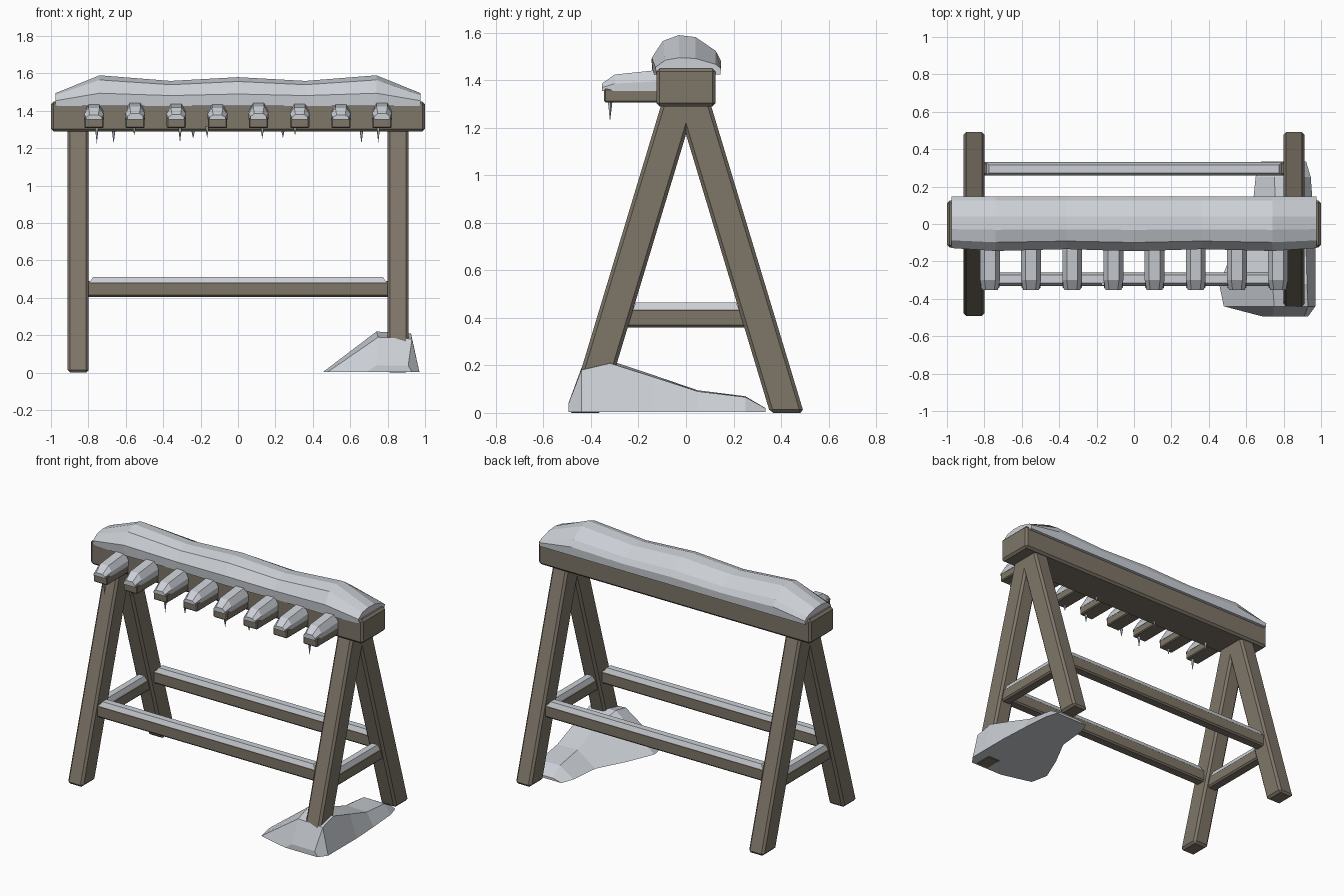
import bpy, bmesh
from mathutils import Matrix

if "Cube" in bpy.data.objects:
    bpy.data.objects.remove(bpy.data.objects["Cube"])


def material(name, rgb):
    m = bpy.data.materials.new(name)
    m.diffuse_color = (*rgb, 1)
    m.use_nodes = True
    m.node_tree.nodes["Principled BSDF"].inputs["Base Color"].default_value = m.diffuse_color
    return m


WOOD = material("weathered_wood", (0.21, 0.18, 0.14))
SNOW = material("snow", (0.60, 0.63, 0.67))
ICE = material("ice", (0.50, 0.56, 0.64))


def finish(name, bm, mat, bevel=0):
    bmesh.ops.recalc_face_normals(bm, faces=bm.faces)
    me = bpy.data.meshes.new(name)
    bm.to_mesh(me)
    bm.free()
    me.materials.append(mat)
    ob = bpy.data.objects.new(name, me)
    bpy.context.collection.objects.link(ob)
    if bevel:
        b = ob.modifiers.new("worn_edges", 'BEVEL')
        b.width = bevel
        b.segments = 1
    return ob


def loft(name, rings, mat, bevel=0):
    """Skin equal-sized rings of points and cap both ends."""
    bm = bmesh.new()
    vs = [[bm.verts.new(p) for p in r] for r in rings]
    n = len(rings[0])
    for a, b in zip(vs, vs[1:]):
        for i in range(n):
            j = (i + 1) % n
            bm.faces.new((a[i], a[j], b[j], b[i]))
    bm.faces.new(vs[0])
    bm.faces.new(vs[-1])
    return finish(name, bm, mat, bevel)


def rect(cx, cy, hx, hy, z):
    return [(cx - hx, cy - hy, z), (cx + hx, cy - hy, z),
            (cx + hx, cy + hy, z), (cx - hx, cy + hy, z)]


def block(name, c, h, z0, z1, bevel=0.01):
    return loft(name, [rect(*c, *h, z0), rect(*c, *h, z1)], WOOD, bevel)


def snow_cap(name, c, h, z0, z1, inset):
    return loft(name, [rect(*c, *h, z0),
                       rect(*c, h[0] - inset, h[1] - 0.013, z1)], SNOW)


def icicle(x, y, top, tip):
    bm = bmesh.new()
    bmesh.ops.create_cone(bm, cap_ends=True, segments=5, radius1=0.0,
                          radius2=0.011, depth=top - tip,
                          matrix=Matrix.Translation((x, y, (top + tip) / 2)))
    bmesh.ops.remove_doubles(bm, verts=bm.verts, dist=1e-5)
    finish("icicle", bm, ICE)


# Top beam
block("top_beam", (0, 0), (1.0, 0.125), 1.29, 1.45, 0.014)

# Splayed legs with flat feet and side rails
LEAN = 0.302
for sx in (-1, 1):
    for sy in (-1, 1):
        top = 1.35
        loft("leg", [rect(sx * 0.855, sy * 0.425, 0.056, 0.071, 0),
                     rect(sx * 0.855, sy * (0.425 - LEAN * top), 0.056, 0.071, top)],
             WOOD, 0.014)
    block("side_rail", (sx * 0.855, 0), (0.036, 0.26), 0.36, 0.44)
    snow_cap("side_rail_snow", (sx * 0.855, 0), (0.033, 0.225), 0.43, 0.465, 0.013)

# Long rails
for sy in (-1, 1):
    block("long_rail", (0, sy * 0.295), (0.815, 0.036), 0.405, 0.49)
    snow_cap("long_rail_snow", (0, sy * 0.295), (0.795, 0.034), 0.48, 0.512, 0.02)

# Pegs with snow caps
for i in range(8):
    x = -0.77 + i * 0.22
    block("peg", (x, -0.225), (0.051, 0.12), 1.307, 1.365, 0.006)
    lift = (0, 0.008, 0.002)[i % 3]
    rings = []
    for y, w, top in ((-0.354, 0.042, 1.378), (-0.30, 0.053, 1.416), (-0.11, 0.053, 1.436)):
        t = top + lift
        rings.append([(x - w, y, 1.355), (x - w, y, 1.355 + (t - 1.355) * 0.45),
                      (x - w * 0.55, y, t), (x + w * 0.55, y, t),
                      (x + w, y, 1.355 + (t - 1.355) * 0.45), (x + w, y, 1.355)])
    loft("peg_snow", rings, SNOW)

# Icicles under the pegs, then under the beam
for x, tip in ((-0.755, 1.225), (-0.555, 1.27), (-0.31, 1.23), (-0.165, 1.255),
               (0.13, 1.25), (0.305, 1.27), (0.75, 1.23)):
    icicle(x, -0.32, 1.315, tip)
for x, tip in ((-0.665, 1.225), (-0.24, 1.25), (0.24, 1.255), (0.66, 1.225)):
    icicle(x, -0.085, 1.30, tip)

# Snow drift along the beam: one cross-section, varied crest height
section = ((-0.135, 0), (-0.14, 0.42), (-0.095, 0.85), (-0.03, 1.0),
           (0.04, 0.95), (0.125, 0.6), (0.147, 0.35), (0.145, 0))
rings = []
for x, top, w in ((-0.975, 1.495, 0.92), (-0.74, 1.59, 1.03), (-0.36, 1.56, 0.96),
                  (0, 1.58, 1.04), (0.36, 1.56, 0.96), (0.74, 1.59, 1.03),
                  (0.975, 1.495, 0.92)):
    rings.append([(x, y * (w if y < 0 else 1), 1.425 + f * (top - 1.425))
                  for y, f in section])
loft("beam_snow", rings, SNOW)

# Snow pile around one foot: y, left, right, crest left, crest right, height
rings = []
for y, l, r, cl, cr, h in ((-0.495, 0.69, 0.93, 0.74, 0.91, 0.04),
                           (-0.44, 0.48, 0.97, 0.75, 0.93, 0.19),
                           (-0.32, 0.455, 0.97, 0.74, 0.925, 0.22),
                           (-0.14, 0.53, 0.97, 0.77, 0.92, 0.16),
                           (0.05, 0.63, 0.96, 0.76, 0.91, 0.095),
                           (0.25, 0.65, 0.945, 0.75, 0.90, 0.07),
                           (0.335, 0.68, 0.92, 0.74, 0.89, 0.02)):
    rings.append([(l, y, 0.004), (cl, y, h), (cr, y, h * 0.95), (r, y, 0.004)])
loft("snow_pile", rings, SNOW)
